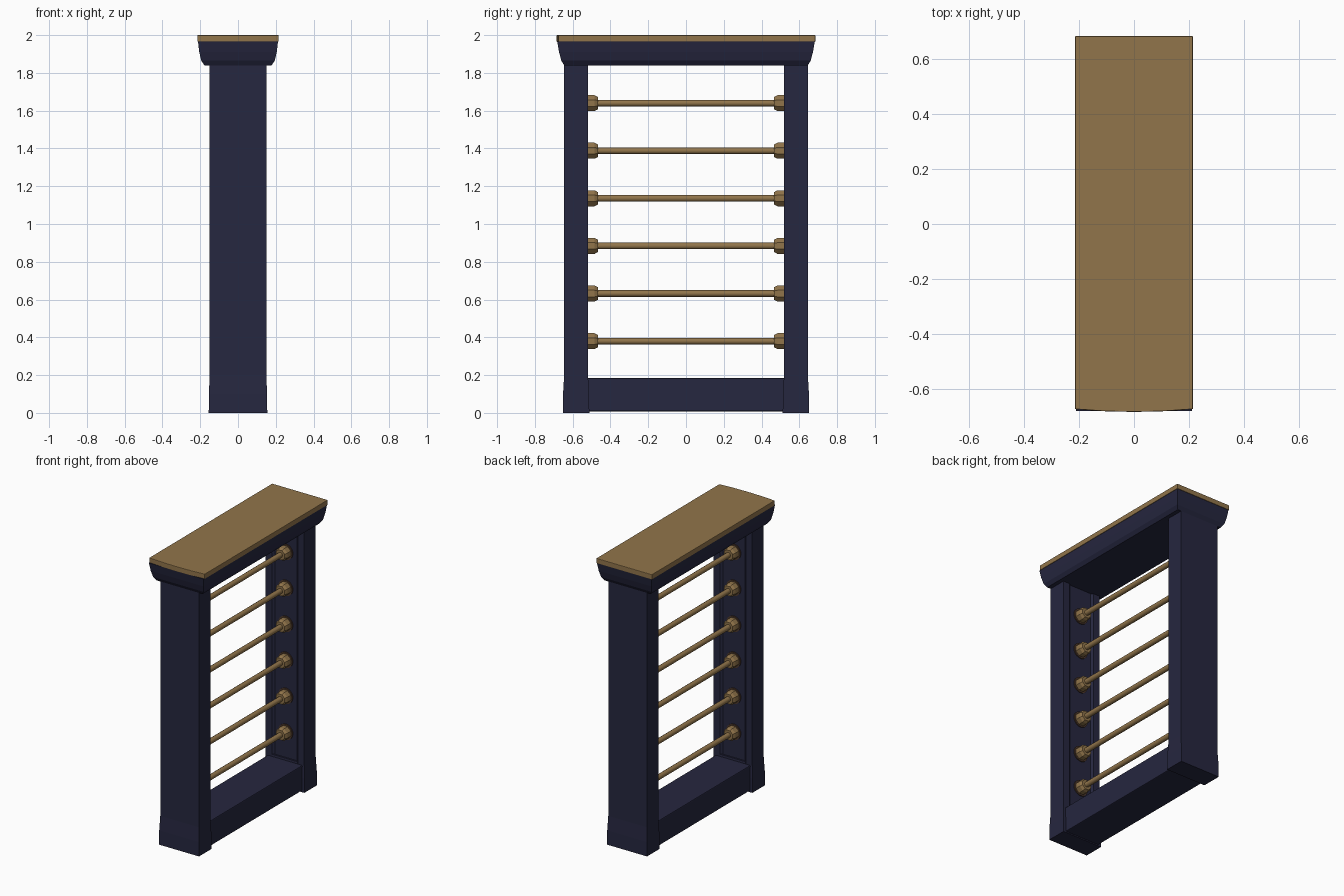
import bpy
import bmesh
import math
from mathutils import Matrix

cube = bpy.data.objects.get("Cube")
if cube:
    bpy.data.objects.remove(cube, do_unlink=True)


def material(name, rgb):
    m = bpy.data.materials.new(name)
    m.use_nodes = True
    m.diffuse_color = (*rgb, 1)
    m.node_tree.nodes["Principled BSDF"].inputs["Base Color"].default_value = (*rgb, 1)
    return m


navy = material("dark navy paint", (0.019, 0.02, 0.05))
brass = material("antique brass", (0.285, 0.178, 0.07))
brown = material("dark brown", (0.075, 0.04, 0.025))


def finish(bm, name, mat, bevel=0.0):
    bmesh.ops.recalc_face_normals(bm, faces=bm.faces)
    mesh = bpy.data.meshes.new(name)
    bm.to_mesh(mesh)
    bm.free()
    mesh.materials.append(mat)
    obj = bpy.data.objects.new(name, mesh)
    bpy.context.collection.objects.link(obj)
    if bevel:
        mod = obj.modifiers.new("soft edges", 'BEVEL')
        mod.width = bevel
        mod.segments = 2
    return obj


def prism(name, outline, z0, z1, mat, bevel=0.0):
    """Extrude an xy outline upwards."""
    bm = bmesh.new()
    base = bm.faces.new([bm.verts.new((x, y, z0)) for x, y in outline])
    top = bmesh.ops.extrude_face_region(bm, geom=[base])
    verts = [v for v in top["geom"] if isinstance(v, bmesh.types.BMVert)]
    bmesh.ops.translate(bm, verts=verts, vec=(0, 0, z1 - z0))
    return finish(bm, name, mat, bevel)


def rect(hx, y0, y1):
    return [(-hx, y0), (hx, y0), (hx, y1), (-hx, y1)]


def loft(name, rings, mat):
    """Stack of rectangles given as (half x, half y, z)."""
    bm = bmesh.new()
    loops = [[bm.verts.new((x, y, z)) for x, y in rect(hx, -hy, hy)] for hx, hy, z in rings]
    for a, b in zip(loops, loops[1:]):
        for i in range(4):
            j = (i + 1) % 4
            bm.faces.new((a[i], a[j], b[j], b[i]))
    bm.faces.new(loops[0])
    bm.faces.new(loops[-1])
    return finish(bm, name, mat)


def lathe_y(name, profile, sides, z, mat, sign=1):
    """Solid of revolution about a y axis at height z; profile is (y, radius)."""
    bm = bmesh.new()
    loops = []
    for y, r in profile:
        angles = [math.tau * (i + 0.5) / sides for i in range(sides)]
        loops.append([bm.verts.new((r * math.cos(a), sign * y, z + r * math.sin(a))) for a in angles])
    for a, b in zip(loops, loops[1:]):
        for i in range(sides):
            j = (i + 1) % sides
            bm.faces.new((a[i], a[j], b[j], b[i]))
    bm.faces.new(loops[0])
    bm.faces.new(loops[-1])
    return finish(bm, name, mat)


# Posts with a shallow channel along the inner face, and flared feet
for name, s in (("front", -1), ("back", 1)):
    half = [(0.15, 0.645), (0.15, 0.518), (0.1, 0.518), (0.085, 0.53)]
    outline = half + [(-x, y) for x, y in reversed(half)]
    prism(name + "_post", [(x, s * y) for x, y in outline], 0, 1.85, navy)
    foot = loft(name + "_foot", [(0.155, 0.07, 0), (0.154, 0.069, 0.1), (0.15, 0.063, 0.2)], navy)
    foot.data.transform(Matrix.Translation((0, s * 0.582, 0)))

# Bottom rail
prism("bottom_rail", rect(0.135, -0.53, 0.53), 0.008, 0.185, navy, 0.006)

# Flaring cap block under the top
loft("cap_moulding", [(0.178, 0.645, 1.84), (0.195, 0.66, 1.865),
                      (0.205, 0.672, 1.91), (0.212, 0.682, 1.967)], navy)

# Top plate with a slightly bowed front edge
front_edge = [(0.215 * t, -0.685 + 0.01 * t * t) for t in (-1, -0.5, 0, 0.5, 1)]
prism("top_plate", front_edge + [(0.215, 0.685), (-0.215, 0.685)], 1.965, 2, brass, 0.003)

# Crossbars with a collar at each end, seated on a thin dark disc
for i in range(6):
    z = 0.38 + i * 0.252
    rod = lathe_y(f"rod_{i + 1}", [(-0.53, 0.018), (0.53, 0.018)], 12, z, brass)
    rod.data.shade_smooth()
    rod.data.set_sharp_from_angle(angle=math.radians(40))
    for name, s in (("front", -1), ("back", 1)):
        lathe_y(f"{name}_disc_{i + 1}", [(0.531, 0.055), (0.523, 0.055)], 16, z, brown, s)
        lathe_y(f"{name}_collar_{i + 1}",
                [(0.53, 0.046), (0.485, 0.046), (0.467, 0.036)], 8, z, brass, s)
